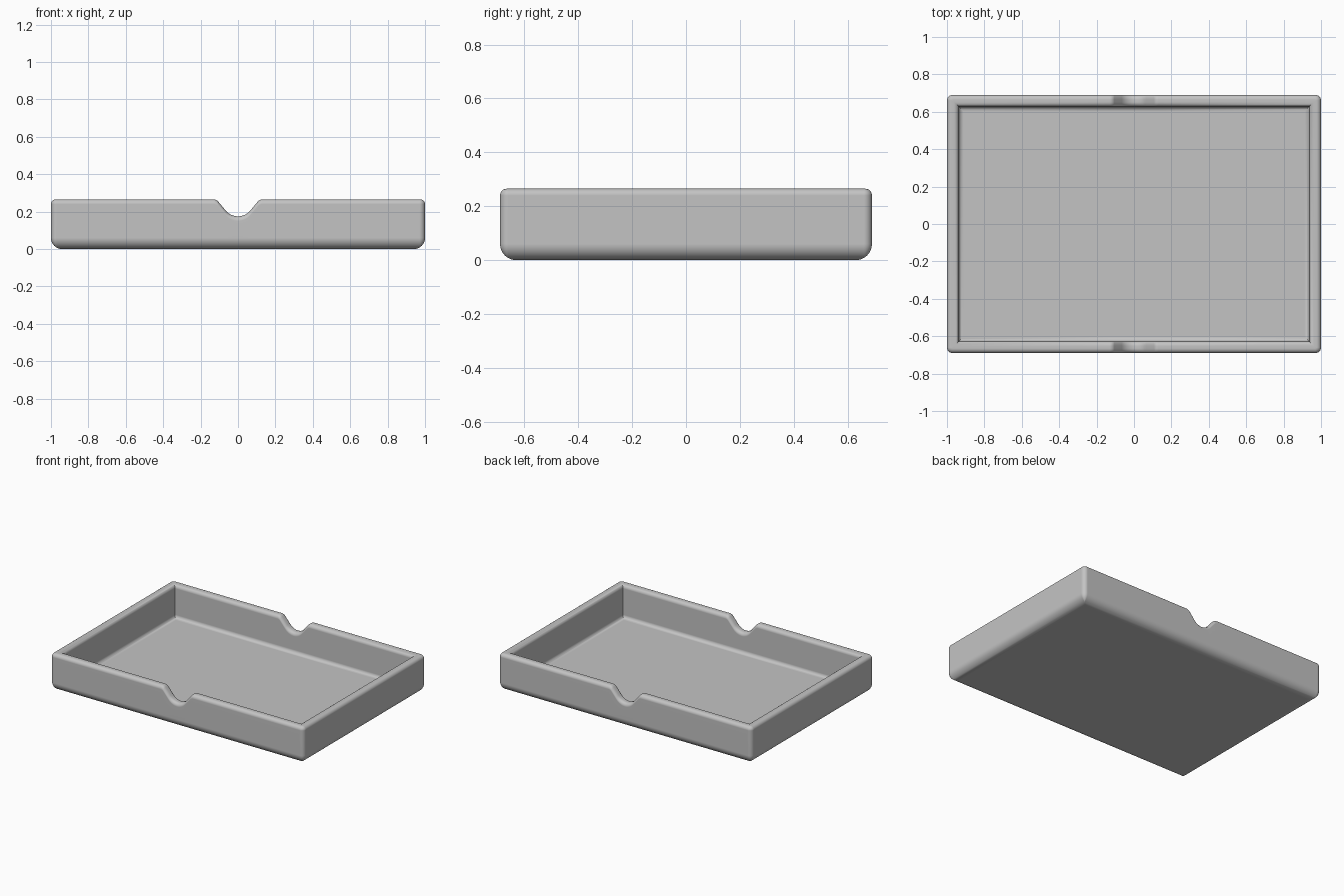
import bpy
import bmesh
from math import sin, cos, pi, radians

if "Cube" in bpy.data.objects:
    bpy.data.objects.remove(bpy.data.objects["Cube"], do_unlink=True)

HX, HY, H = 1.0, 0.69, 0.265          # half sizes and height
WALL, FLOOR = 0.063, 0.03             # wall and floor thickness
R_BASE, R_RIM, R_IN, R_CORNER = 0.06, 0.025, 0.025, 0.03


def arc(cx, cz, r, a0, a1, n=6):
    """Points on an arc, angles in degrees."""
    angles = [radians(a0 + (a1 - a0) * i / n) for i in range(n + 1)]
    return [(cx + r * cos(a), cz + r * sin(a)) for a in angles]


# Wall cross-section as (inset, height); rim points follow the finger notch
base = arc(R_BASE, R_BASE, R_BASE, 270, 180, 8)
rim = (arc(R_RIM, H - R_RIM, R_RIM, 180, 90)
       + arc(WALL - R_RIM, H - R_RIM, R_RIM, 90, 0))
inner = arc(WALL + R_IN, FLOOR + R_IN, R_IN, 180, 270)
section = ([(d, z, False) for d, z in base] + [(d, z, True) for d, z in rim]
           + [(d, z, False) for d, z in inner])

# Notch outline as (x, drop): round bottom, straight slope, round shoulder
SLOPE, R_NOTCH, R_SHOULDER, HALF, DEPTH = 50, 0.085, 0.032, 0.13, 0.09
bottom = [(x, -z) for x, z in arc(0, R_NOTCH - DEPTH, R_NOTCH, 270, 270 + SLOPE, 9)]
shoulder = [(x, -z) for x, z in arc(HALF, -R_SHOULDER, R_SHOULDER, 90 + SLOPE, 90)]
half_notch = bottom + shoulder
notch = [(-x, d) for x, d in reversed(half_notch[1:])] + half_notch


def ring(inset):
    """Plan outline at an inset, as (x, y, notch drop), counter-clockwise."""
    r = max(R_CORNER - inset, 0)
    cx, cy = HX - inset - r, HY - inset - r
    front = [(x, -HY + inset, d) for x, d in notch]
    corner = [(x, y, 0) for x, y in arc(cx, -cy, r, -90, 0)]
    corner += [(x, y, 0) for x, y in arc(cx, cy, r, 0, 90)]
    half = front + corner
    return half + [(-x, -y, d) for x, y, d in half]


# Tray skin: bridge the rings, then close the underside and the floor
bm = bmesh.new()
rings = [[bm.verts.new((x, y, z - d if follows else z)) for x, y, d in ring(inset)]
         for inset, z, follows in section]
count = len(rings[0])
for low, high in zip(rings, rings[1:]):
    for i in range(count):
        j = (i + 1) % count
        bm.faces.new((low[i], low[j], high[j], high[i]))
bm.faces.new(list(reversed(rings[0])))
bm.faces.new(rings[-1])
bmesh.ops.remove_doubles(bm, verts=bm.verts[:], dist=0.00005)
bmesh.ops.recalc_face_normals(bm, faces=bm.faces[:])

mesh = bpy.data.meshes.new("tray")
bm.to_mesh(mesh)
bm.free()
tray = bpy.data.objects.new("tray", mesh)
bpy.context.scene.collection.objects.link(tray)

# Plain grey material
grey = bpy.data.materials.new("light grey")
grey.use_nodes = True
colour = (0.55, 0.55, 0.55, 1)
grey.diffuse_color = colour
grey.node_tree.nodes["Principled BSDF"].inputs["Base Color"].default_value = colour
mesh.materials.append(grey)

# Smooth fillets with flat walls
bpy.ops.object.select_all(action="DESELECT")
tray.select_set(True)
bpy.context.view_layer.objects.active = tray
bpy.ops.object.shade_smooth_by_angle(angle=radians(35))
weighted = tray.modifiers.new("weighted normals", "WEIGHTED_NORMAL")
weighted.keep_sharp = True
